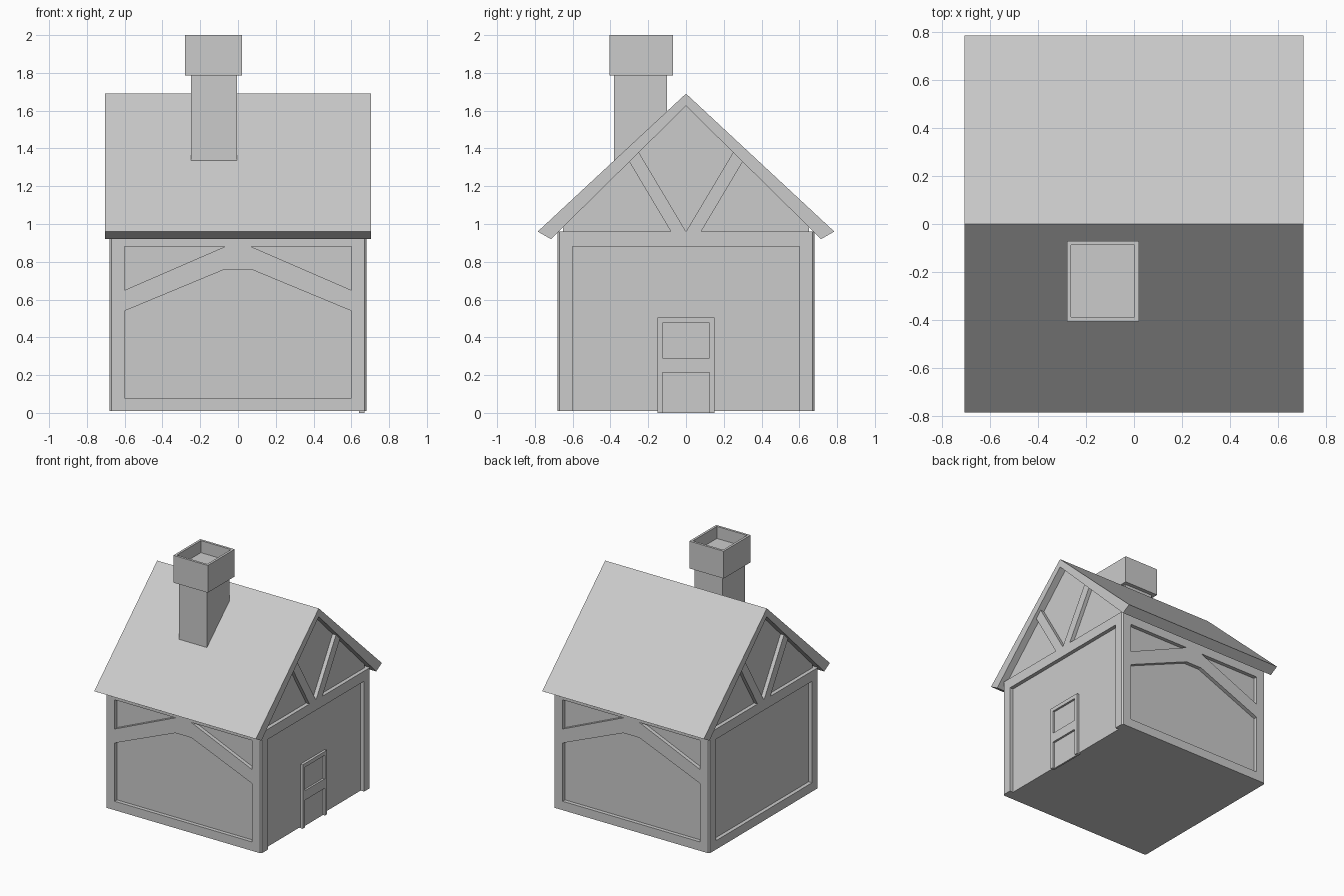
import bpy
import bmesh
from mathutils import Vector

if "Cube" in bpy.data.objects:
    bpy.data.objects.remove(bpy.data.objects["Cube"])


def prism(name, pts, axis, lo, hi):
    """Extrude a 2D profile along an axis: x uses (y,z), y uses (x,z), z uses (x,y)."""
    def place(p, d):
        a, b = p
        return {'x': (d, a, b), 'y': (a, d, b), 'z': (a, b, d)}[axis]
    bm = bmesh.new()
    face = bm.faces.new([bm.verts.new(place(p, lo)) for p in pts])
    ext = bmesh.ops.extrude_face_region(bm, geom=[face])
    new = [g for g in ext['geom'] if isinstance(g, bmesh.types.BMVert)]
    bmesh.ops.translate(bm, verts=new, vec=Vector(place((0, 0), hi - lo)))
    bmesh.ops.recalc_face_normals(bm, faces=bm.faces[:])
    mesh = bpy.data.meshes.new(name)
    bm.to_mesh(mesh)
    bm.free()
    obj = bpy.data.objects.new(name, mesh)
    bpy.context.collection.objects.link(obj)
    return obj


def box(name, x0, x1, y0, y1, z0, z1):
    return prism(name, [(x0, y0), (x1, y0), (x1, y1), (x0, y1)], 'z', z0, z1)


def flip(pts, s):
    return [(s * a, b) for a, b in pts]


IN, OUT, POST, BASE = 0.65, 0.68, 0.60, 0.01

# Plaster core with gable ends
prism("walls", [(-IN, BASE), (IN, BASE), (IN, 0.99), (0, 1.64), (-IN, 0.99)], 'x', -IN, IN)

# Roof, tapering slightly towards the ridge
half = [(0.785, 0.96), (0.715, 0.92)]
prism("roof", [(0, 1.69)] + half + [(0, 1.625)] + flip(half[::-1], -1), 'x', -0.705, 0.705)

# Corner posts with a chamfered outer edge
c = OUT - 0.01
for sx in (-1, 1):
    for sy in (-1, 1):
        pts = [(POST, POST), (OUT, POST), (OUT, c), (c, OUT), (POST, OUT)]
        prism("corner_post", [(sx * a, sy * b) for a, b in pts], 'z', BASE, 0.96)

# Front and back timber: rails and arched brace
arch = [(0.6, 0.54), (0.6, 0.65), (0.07, 0.88)]
arch_low = [(-0.07, 0.76), (0.07, 0.76)]
for s in (-1, 1):
    y0, y1 = sorted((s * (IN - 0.01), s * OUT))
    box("side_bottom_rail", -POST, POST, y0, y1, BASE, 0.08)
    box("side_top_rail", -POST, POST, y0, y1, 0.88, 0.96)
    prism("side_brace", arch + flip(arch[::-1], -1) + arch_low, 'y', y0, y1)

# Gable end timber: tie beam and V braces
brace = [(0, 0.96), (0.08, 0.96), (0.32, 1.363), (0.265, 1.405)]
for s in (-1, 1):
    x0, x1 = sorted((s * (IN - 0.01), s * OUT))
    box("gable_tie_beam", x0, x1, -POST, POST, 0.88, 0.96)
    for m in (-1, 1):
        prism("gable_brace", flip(brace, m), 'x', x0, x1)
box("end_bottom_rail", -OUT, -IN + 0.01, -POST, POST, BASE, 0.08)

# Door: jambs, lintel, middle rail and recessed leaf
for s in (-1, 1):
    y0, y1 = sorted((s * 0.125, s * 0.15))
    box("door_jamb", 0.64, 0.67, y0, y1, 0, 0.505)
box("door_lintel", 0.64, 0.67, -0.125, 0.125, 0.475, 0.505)
box("door_middle_rail", 0.64, 0.67, -0.125, 0.125, 0.215, 0.29)
box("door_leaf", 0.64, 0.654, -0.125, 0.125, 0, 0.475)

# Chimney shaft following the roof slope, with a hollow cap
prism("chimney_shaft", [(-0.38, 1.31), (-0.10, 1.57), (-0.10, 1.90), (-0.38, 1.90)], 'x', -0.25, -0.005)
cap = box("chimney_cap", -0.28, 0.02, -0.405, -0.07, 1.785, 2.0)
bm = bmesh.new()
bm.from_mesh(cap.data)
top = max(bm.faces, key=lambda f: f.calc_center_median().z)
bmesh.ops.inset_region(bm, faces=[top], thickness=0.026)
floor = bmesh.ops.extrude_face_region(bm, geom=[top])
bmesh.ops.translate(bm, vec=(0, 0, -0.095),
                    verts=[g for g in floor['geom'] if isinstance(g, bmesh.types.BMVert)])
if top.is_valid:
    bmesh.ops.delete(bm, geom=[top], context='FACES_ONLY')
bmesh.ops.recalc_face_normals(bm, faces=bm.faces[:])
bm.to_mesh(cap.data)
bm.free()
